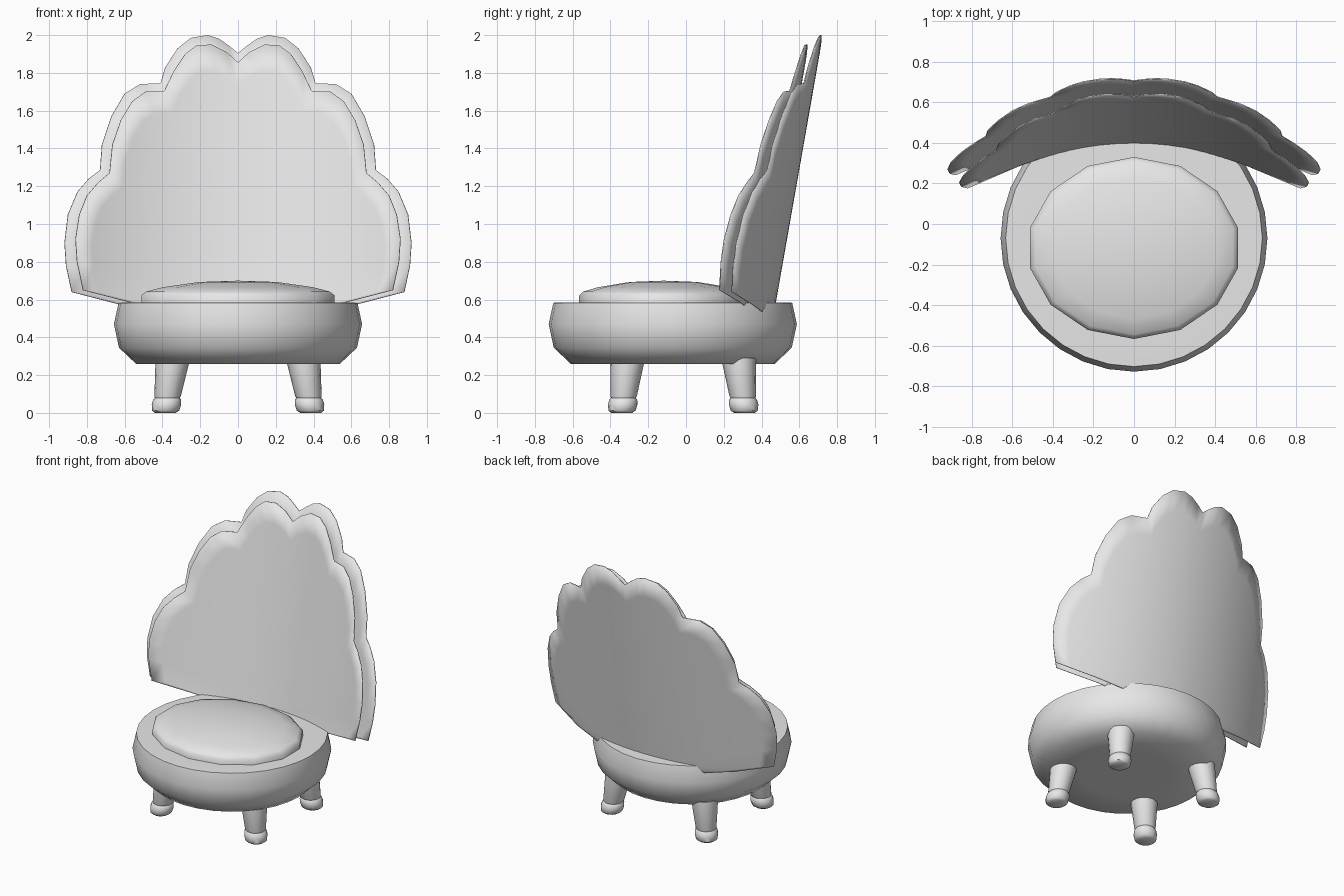
import bpy, bmesh, math

if "Cube" in bpy.data.objects:
    bpy.data.objects.remove(bpy.data.objects["Cube"])

mat = bpy.data.materials.new("light_grey")
mat.diffuse_color = (0.8, 0.8, 0.8, 1)
mat.use_nodes = True
mat.node_tree.nodes["Principled BSDF"].inputs["Base Color"].default_value = mat.diffuse_color


def finish(name, bm, angle):
    """Turn a bmesh into a smooth-shaded object."""
    bmesh.ops.recalc_face_normals(bm, faces=bm.faces)
    me = bpy.data.meshes.new(name)
    bm.to_mesh(me)
    bm.free()
    me.materials.append(mat)
    ob = bpy.data.objects.new(name, me)
    bpy.context.collection.objects.link(ob)
    bpy.ops.object.select_all(action='DESELECT')
    bpy.context.view_layer.objects.active = ob
    ob.select_set(True)
    bpy.ops.object.shade_smooth_by_angle(angle=math.radians(angle))
    return ob


def lathe(name, profile, n, place, angle=60):
    """Spin (radius, z) points; place(x, y, z) puts each point in the model."""
    bm = bmesh.new()
    rings = []
    for r, z in profile:
        if r == 0:
            rings.append([bm.verts.new(place(0, 0, z))] * n)
        else:
            rings.append([bm.verts.new(place(r * math.sin(2 * math.pi * i / n),
                                             r * math.cos(2 * math.pi * i / n), z))
                          for i in range(n)])
    for a, b in zip(rings, rings[1:]):
        for i in range(n):
            j = (i + 1) % n
            bm.faces.new(dict.fromkeys((a[i], a[j], b[j], b[i])))
    return finish(name, bm, angle)


def shell(name, half, base, lean, bow):
    """Scalloped sheet, mirrored in x, leaning back and curved around the seat."""
    outline = half + [(-x, z) for x, z in half[-2:0:-1]]
    hub, steps, n = 0.55, 10, len(outline)
    bm = bmesh.new()

    def vert(x, z):
        return bm.verts.new((x, base + lean * z - bow * x * x, z))

    rings = [[vert(0, hub)] * n]
    for s in range(1, steps + 1):
        t = s / steps
        rings.append([vert(x * t, hub + (z - hub) * t) for x, z in outline])
    for a, b in zip(rings, rings[1:]):
        for i in range(n):
            j = (i + 1) % n
            bm.faces.new(dict.fromkeys((a[i], a[j], b[j], b[i])))
    ob = finish(name, bm, 50)
    mod = ob.modifiers.new("thickness", 'SOLIDIFY')
    mod.thickness = 0.006
    mod.offset = 0
    return ob


# Round upholstered base
lathe("seat_base",
      [(0, .26), (.3, .26), (.54, .26), (.63, .345), (.657, .47),
       (.632, .583), (.55, .585), (0, .585)],
      32, lambda x, y, z: (x, y - .07, z))

# Low-sided domed cushion
lathe("cushion",
      [(0, .57), (1, .57), (1, .622), (.95, .642), (.78, .665), (.4, .693), (0, .70)],
      14, lambda x, y, z: (x * .525, y * .448 - .118, z))

# Two nested scalloped backrest sheets
shell("backrest_rear",
      [(0, .5), (.35, .52), (.63, .575), (.88, .64), (.91, .78), (.918, .9),
       (.9, 1.05), (.85, 1.17), (.79, 1.24), (.73, 1.285), (.72, 1.42),
       (.67, 1.57), (.6, 1.69), (.52, 1.74), (.41, 1.745), (.385, 1.83),
       (.32, 1.93), (.25, 1.985), (.16, 2.0), (.1, 1.98), (.05, 1.945), (0, 1.905)],
      .37, .176, .31)
shell("backrest_front",
      [(0, .5), (.35, .53), (.55, .58), (.82, .65), (.852, .8), (.86, .92),
       (.84, 1.05), (.8, 1.15), (.74, 1.22), (.68, 1.27), (.665, 1.42),
       (.62, 1.55), (.56, 1.65), (.49, 1.7), (.39, 1.705), (.34, 1.81),
       (.28, 1.9), (.22, 1.945), (.14, 1.95), (.06, 1.91), (0, 1.855)],
      .296, .18, .35)

# Four splayed tapered legs with rounded feet
leg_profile = [(0, 0), (.055, 0), (.072, .012), (.078, .045), (.074, .07),
               (.066, .08), (.07, .088), (.092, .29), (0, .29)]
for sx, side in ((-1, "left"), (1, "right")):
    for sy, end in ((-1, "front"), (1, "rear")):
        lathe(f"{end}_{side}_leg", leg_profile, 16,
              lambda x, y, z: (x + sx * (.385 - .14 * z),
                               y - .015 + sy * (.325 - .11 * z), z), 50)
